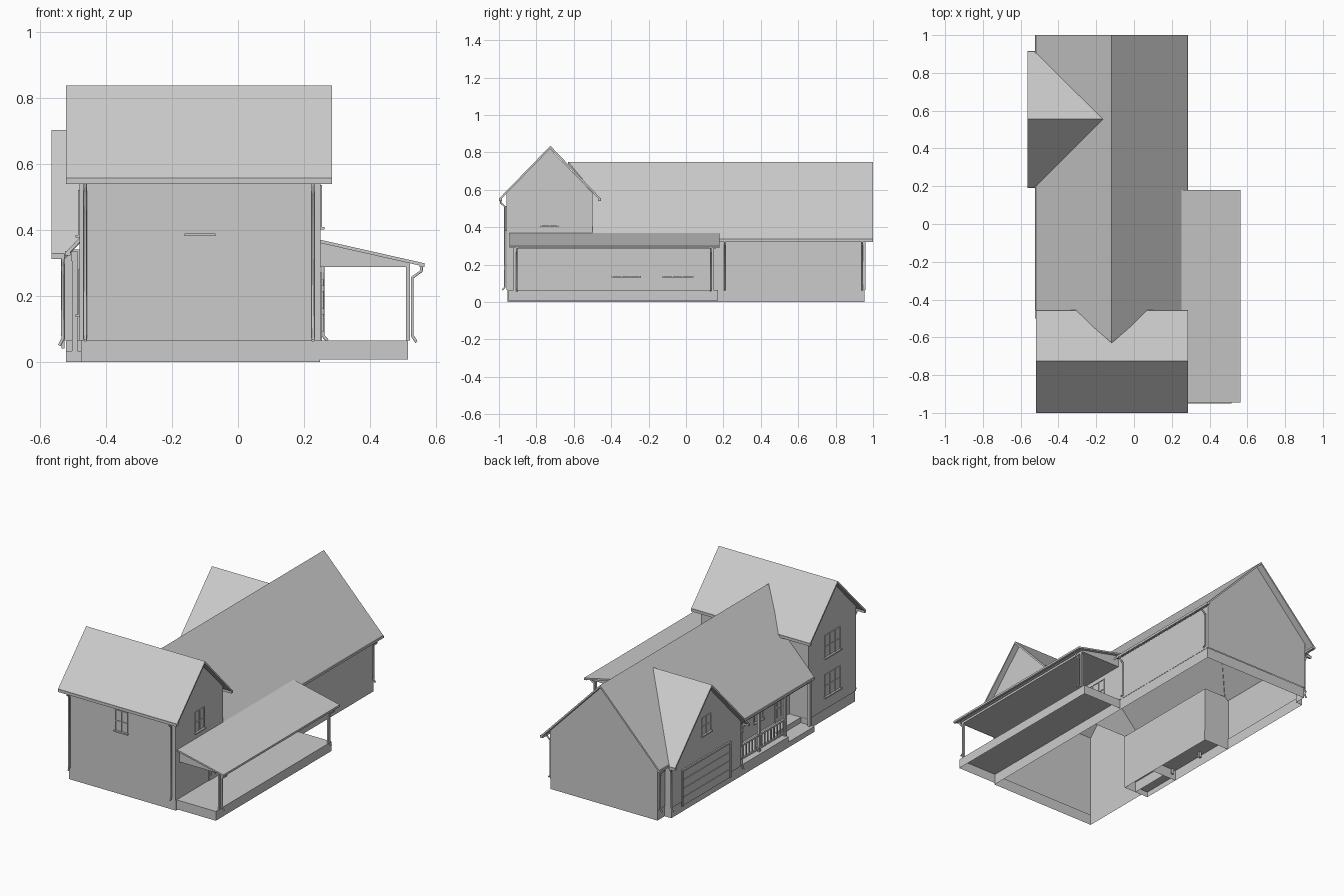
import bpy
import bmesh
from mathutils import Vector

cube = bpy.data.objects.get("Cube")
if cube:
    bpy.data.objects.remove(cube)

grey = bpy.data.materials.new("plain_grey")
grey.use_nodes = True
grey.diffuse_color = (0.6, 0.6, 0.6, 1)
grey.node_tree.nodes["Principled BSDF"].inputs["Base Color"].default_value = (0.6, 0.6, 0.6, 1)


def finish(name, bm):
    mesh = bpy.data.meshes.new(name)
    bm.to_mesh(mesh)
    bm.free()
    mesh.materials.append(grey)
    ob = bpy.data.objects.new(name, mesh)
    bpy.context.collection.objects.link(ob)
    return ob


def panels(name, *polys):
    bm = bmesh.new()
    for poly in polys:
        bm.faces.new([bm.verts.new(p) for p in poly])
    return finish(name, bm)


def slab(name, thick, *polys):
    """Flat roof pieces with a vertical thickness below them."""
    bm = bmesh.new()
    for poly in polys:
        top = bm.faces.new([bm.verts.new(p) for p in poly])
        ext = bmesh.ops.extrude_face_region(bm, geom=[top], use_keep_orig=True)
        for v in ext["geom"]:
            if isinstance(v, bmesh.types.BMVert):
                v.co.z -= thick
    bmesh.ops.recalc_face_normals(bm, faces=bm.faces)
    return finish(name, bm)


def boxes(name, *ranges):
    bm = bmesh.new()
    for lo, hi in ranges:
        lo, hi = Vector(lo), Vector(hi)
        made = bmesh.ops.create_cube(bm, size=1)
        for v in made["verts"]:
            v.co = Vector(((lo[i] + hi[i]) / 2 + v.co[i] * (hi[i] - lo[i]) for i in range(3)))
    return finish(name, bm)


def ring(name, plan, z0, z1, top=False):
    """Upright walls round a plan, open below."""
    bm = bmesh.new()
    low = [bm.verts.new((x, y, z0)) for x, y in plan]
    high = [bm.verts.new((x, y, z1)) for x, y in plan]
    for i in range(len(plan)):
        j = (i + 1) % len(plan)
        bm.faces.new((low[i], low[j], high[j], high[i]))
    if top:
        bm.faces.new(high)
    return finish(name, bm)


def rect(x0, x1, y0, y1):
    return [(x0, y0), (x1, y0), (x1, y1), (x0, y1)]


def pipe(name, *points):
    curve = bpy.data.curves.new(name, "CURVE")
    curve.dimensions = "3D"
    curve.bevel_depth = 0.005
    curve.bevel_resolution = 1
    spline = curve.splines.new("POLY")
    spline.points.add(len(points) - 1)
    for p, co in zip(spline.points, points):
        p.co = (*co, 1)
    curve.materials.append(grey)
    bpy.context.collection.objects.link(bpy.data.objects.new(name, curve))


def on_wall(side, plane, u0, u1, z0, z1, d):
    """Box range standing d proud of a wall facing the given side."""
    if side == "front":
        return (u0, plane - d, z0), (u1, plane, z1)
    if side == "right":
        return (plane, u0, z0), (plane + d, u1, z1)
    return (plane - d, u0, z0), (plane, u1, z1)


def window(name, side, plane, u, z, w, h, bars=1):
    t, l, r, b, c = 0.004, u - w / 2, u + w / 2, z - h / 2, z + h / 2
    parts = [(l, l + t, b, c, t), (r - t, r, b, c, t), (l, r, c - t, c, t),
             (l - t, r + t, b - t, b + t, 0.012), (l, r, z - t, z, t)]
    for i in range(bars):
        m = l + w * (i + 1) / (bars + 1)
        parts.append((m - t / 2, m + t / 2, b, c, t))
    boxes(name, *[on_wall(side, plane, *p) for p in parts])


def door(name, side, plane, u):
    parts = [(u - 0.045, u + 0.045, 0.065, 0.27, 0.004)]
    for c in (u - 0.018, u + 0.018):
        for z0, z1 in ((0.09, 0.145), (0.16, 0.215), (0.23, 0.25)):
            parts.append((c - 0.011, c + 0.011, z0, z1, 0.008))
    boxes(name, *[on_wall(side, plane, *p) for p in parts])


# Walls and plinth
plan = [(-.48, -.96), (.25, -.96), (.25, .96), (-.48, .96), (-.48, .89), (-.525, .89),
        (-.525, .22), (-.35, .22), (-.35, -.5), (-.48, -.5)]
ring("house_walls", plan, 0.065, 0.34)
ring("house_plinth", [(x * 0.99, y * 0.994) for x, y in plan], 0, 0.066)
ring("front_block_upper_walls", rect(-.48, .25, -.96, -.5), 0.34, 0.585)
panels("front_block_gables", *[[(x, -.96, .585), (x, -.5, .585), (x, -.73, .822)] for x in (-.48, .25)])
panels("rear_gable", [(-.48, .96, .34), (.25, .96, .34), (.25, .96, .355), (-.115, .96, .737), (-.48, .96, .355)])
panels("garage_gable", [(-.525, .22, .34), (-.525, .89, .34), (-.525, .555, .688)])

# Roofs
slab("front_block_roof", 0.014,
     *[[(-.52, -.725, .836), (.285, -.725, .836), (.285, y, .553), (-.52, y, .553)] for y in (-1, -.455)])
slab("main_roof", 0.014,
     *[[(-.118, -.63, .75), (-.118, 1, .75), (e, 1, .334), (e, -.5, .334), (m, -.5, .594)]
       for e, m in ((-.52, -.268), (.285, .032))])
slab("garage_roof", 0.014,
     *[[(-.565, .555, .702), (-.165, .555, .702), (-.525, y, .325), (-.565, y, .325)] for y in (.19, .915)])

# Side porch on the +x side
ring("side_porch_deck", rect(.245, .515, -.95, .17), 0.008, 0.065, top=True)
slab("side_porch_roof", 0.01, [(.248, -.945, .37), (.563, -.945, .299), (.563, .18, .299), (.248, .18, .37)])
panels("side_porch_roof_ends",
       *[[(.25, y, .288), (.515, y, .288), (.515, y, .302), (.25, y, .36)] for y in (-.925, .16)])
panels("side_porch_ceiling", [(.25, -.925, .29), (.515, -.925, .29), (.515, .16, .29), (.25, .16, .29)])
boxes("side_porch_beam", ((.508, -.925, .286), (.52, .16, .302)))
boxes("side_porch_posts", *[((.508, y - .006, .065), (.52, y + .006, .29)) for y in (-.915, .142)])

# Recessed porch on the -x side
ring("recessed_porch_deck", rect(-.52, -.35, -.25, .22), 0, 0.065, top=True)
ring("recessed_porch_landing", rect(-.43, -.35, -.5, -.25), 0, 0.065, top=True)
ring("recessed_porch_step", rect(-.52, -.43, -.5, -.25), 0, 0.033, top=True)
panels("recessed_porch_ceiling", [(-.51, -.5, .325), (-.35, -.5, .325), (-.35, .22, .325), (-.51, .22, .325)])
boxes("recessed_porch_beam", ((-.505, -.5, .305), (-.485, .22, .335)))
boxes("recessed_porch_posts", *[((-.502, y - .008, .033), (-.486, y + .008, .31)) for y in (-.488, -.25, .0, .21)])
rails = [((-.5, -.25, z), (-.488, .22, z + .01)) for z in (.08, .16)]
rails += [((-.497, -.24 + i * .03, .085), (-.491, -.232 + i * .03, .165)) for i in range(15)]
boxes("porch_railing", *rails)

# Gutters
boxes("front_block_gutters", *[((-.52, y, .541), (.285, y + .016, .556)) for y in (-1, -.471)])
boxes("main_gutters", ((.271, .18, .322), (.287, 1, .336)), ((-.523, -.5, .322), (-.507, .2, .336)),
      ((-.523, .9, .322), (-.507, 1, .336)))
boxes("garage_gutters", *[((-.565, y, .314), (-.525, y + .015, .328)) for y in (.19, .9)])
boxes("side_porch_gutter", ((.55, -.945, .288), (.564, .18, .3)))

# Downpipes
for x in (-.462, .227):
    pipe("front_downpipe", (x, -.99, .545), (x, -.99, .53), (x, -.968, .51), (x, -.968, .08), (x, -.982, .065))
for y in (.207, .943):
    pipe("side_downpipe", (.279, y, .325), (.279, y, .31), (.257, y, .29), (.257, y, .08), (.27, y, .065))
for y in (-.905, .132):
    pipe("porch_downpipe", (.556, y, .29), (.555, y, .275), (.527, y, .255), (.527, y, .08), (.54, y, .06))
for y, w in ((.197, .213), (.908, .897)):
    pipe("garage_downpipe", (-.53, y, .32), (-.53, y, .305), (-.53, w, .285), (-.53, w, .07), (-.54, w, .05))
pipe("rear_downpipe", (-.515, .943, .325), (-.515, .943, .31), (-.487, .943, .29), (-.487, .943, .07), (-.5, .943, .05))

# Windows and doors
window("front_window", "front", -.96, -.115, .45, .085, .13)
window("gable_window_right", "right", .25, -.73, .47, .09, .13)
door("side_door", "right", .25, -.595)
window("side_window", "right", .25, -.32, .2, .15, .13, 2)
window("side_wide_window", "right", .25, -.045, .2, .16, .13, 2)
for z in (.21, .45):
    window("front_block_left_window", "left", -.48, -.73, z, .15, .14, 2)
window("garage_gable_window", "left", -.525, .555, .45, .09, .11)
door("porch_door", "left", -.35, -.4)
window("porch_window", "left", -.35, -.2, .2, .09, .13)
window("porch_wide_window", "left", -.35, .04, .2, .15, .13, 2)

# Garage door with a surround
surround = [(.325, .335, .04, .26, .009), (.785, .795, .04, .26, .009), (.325, .795, .25, .26, .009)]
surround += [(.335, .785, .04 + i * .053, .09 + i * .053, .004) for i in range(4)]
boxes("garage_door", *[on_wall("left", -.525, *p) for p in surround])
